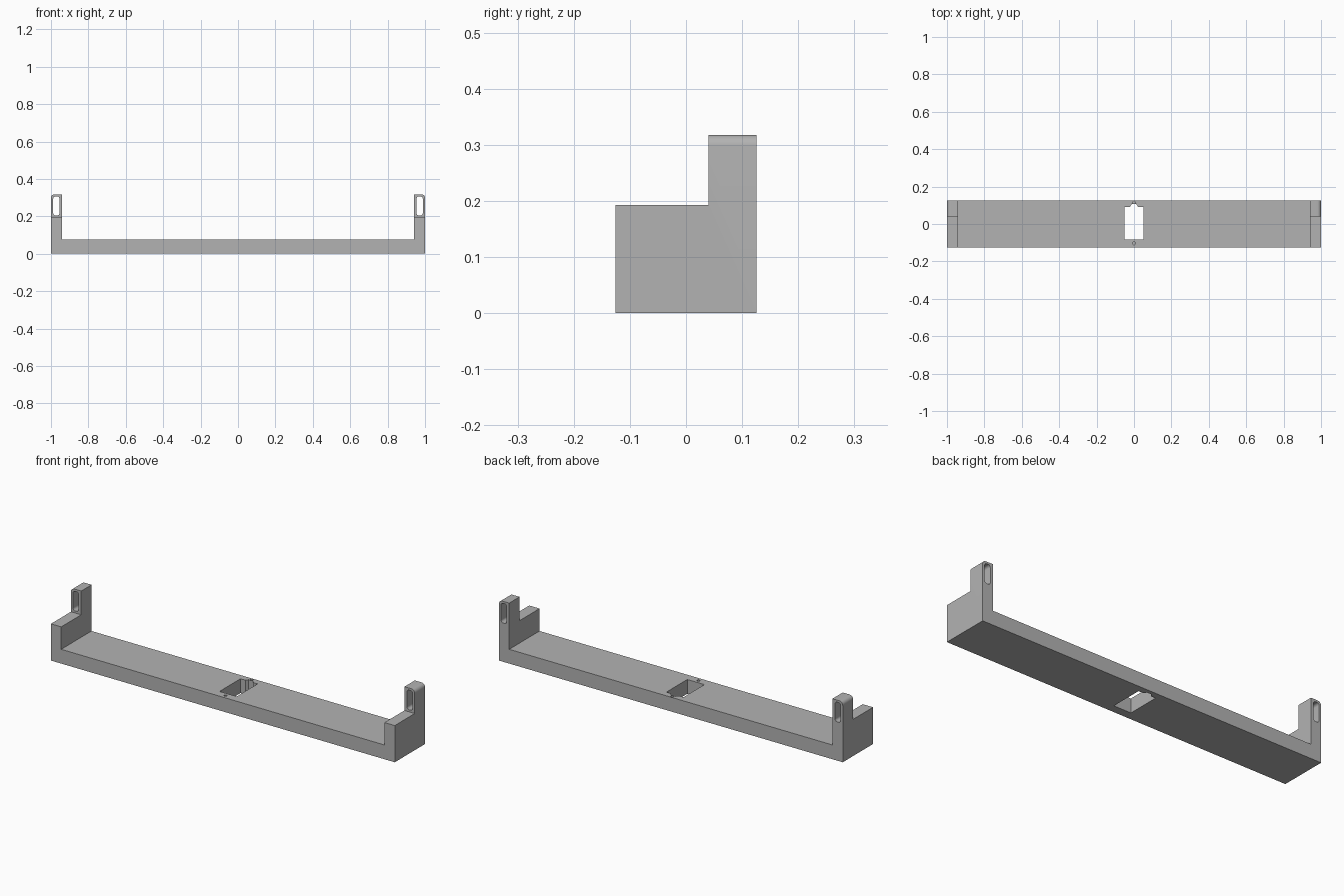
import bpy
import bmesh
from math import cos, sin, pi, radians

cube = bpy.data.objects.get("Cube")
if cube:
    bpy.data.objects.remove(cube, do_unlink=True)

grey = bpy.data.materials.new("plain grey")
grey.use_nodes = True
COLOUR = (0.45, 0.45, 0.45, 1)
grey.diffuse_color = COLOUR
grey.node_tree.nodes["Principled BSDF"].inputs["Base Color"].default_value = COLOUR

DEPTH = 0.126      # half depth
FLOOR = 0.075      # base plate thickness
WALL = 0.06        # end wall thickness
SHOULDER = 0.193   # height of the low front part of each end
TOP = 0.318        # height of the rear posts
POST_FRONT = 0.04  # y where the posts begin


def prism(name, outline, start, end, axis):
    """Extrude a 2D outline along 'y' (outline is x, z) or 'z' (outline is x, y)."""
    bm = bmesh.new()
    place = (lambda a, b: (a, start, b)) if axis == "y" else (lambda a, b: (a, b, start))
    face = bm.faces.new([bm.verts.new(place(a, b)) for a, b in outline])
    moved = bmesh.ops.extrude_face_region(bm, geom=[face])["geom"]
    step = (0, end - start, 0) if axis == "y" else (0, 0, end - start)
    bmesh.ops.translate(bm, vec=step, verts=[v for v in moved if isinstance(v, bmesh.types.BMVert)])
    bmesh.ops.recalc_face_normals(bm, faces=bm.faces)
    mesh = bpy.data.meshes.new(name)
    bm.to_mesh(mesh)
    bm.free()
    mesh.materials.append(grey)
    obj = bpy.data.objects.new(name, mesh)
    bpy.context.collection.objects.link(obj)
    return obj


def arc(cx, cy, r, first, last, steps=8):
    angles = [radians(first + (last - first) * i / steps) for i in range(steps + 1)]
    return [(cx + r * cos(a), cy + r * sin(a)) for a in angles]


def rounded_slot(x0, x1, y0, y1, r):
    return (arc(x1 - r, y1 - r, r, 0, 90) + arc(x0 + r, y1 - r, r, 90, 180)
            + arc(x0 + r, y0 + r, r, 180, 270) + arc(x1 - r, y0 + r, r, 270, 360))


def cut(body, cutter):
    cutter.hide_render = True
    mod = body.modifiers.new("cut", "BOOLEAN")
    mod.operation = "DIFFERENCE"
    mod.solver = "EXACT"
    mod.object = cutter
    bpy.context.view_layer.objects.active = body
    bpy.ops.object.modifier_apply(modifier=mod.name)
    bpy.data.objects.remove(cutter, do_unlink=True)


# Channel body: base plate with two upright ends, outer top corners rounded
R = 0.02
half = [(1, 0)] + arc(1 - R, TOP - R, R, 0, 90) + [(1 - WALL, TOP), (1 - WALL, FLOOR)]
body = prism("mounting_bracket", half + [(-x, z) for x, z in reversed(half)],
             -DEPTH, DEPTH, "y")

# Step the front of both ends down to the shoulder
cut(body, prism("front_step_cutter",
                [(-1.1, SHOULDER), (1.1, SHOULDER), (1.1, 0.5), (-1.1, 0.5)],
                -0.2, POST_FRONT, "y"))

# Rounded slot through each post
for side in (-1, 1):
    x0, x1 = sorted((side * 0.955, side * 0.988))
    cut(body, prism("post_slot_cutter", rounded_slot(x0, x1, 0.204, 0.307, 0.013),
                    0, 0.2, "y"))

# Notched window through the base plate
window = [(-0.05, -0.082), (0.05, -0.082), (0.05, 0.092), (0.022, 0.092),
          (0.012, 0.106), (-0.012, 0.106), (-0.022, 0.092), (-0.05, 0.092)]
cut(body, prism("window_cutter", window, -0.1, 0.15, "z"))

# Small blind pin holes in front of and behind the window
for y in (-0.104, 0.114):
    cut(body, prism("pin_hole_cutter", arc(0, y, 0.008, 0, 337.5, 15), 0.035, 0.15, "z"))

bpy.ops.object.select_all(action="DESELECT")
body.select_set(True)
bpy.context.view_layer.objects.active = body
bpy.ops.object.shade_smooth_by_angle(angle=radians(30))
